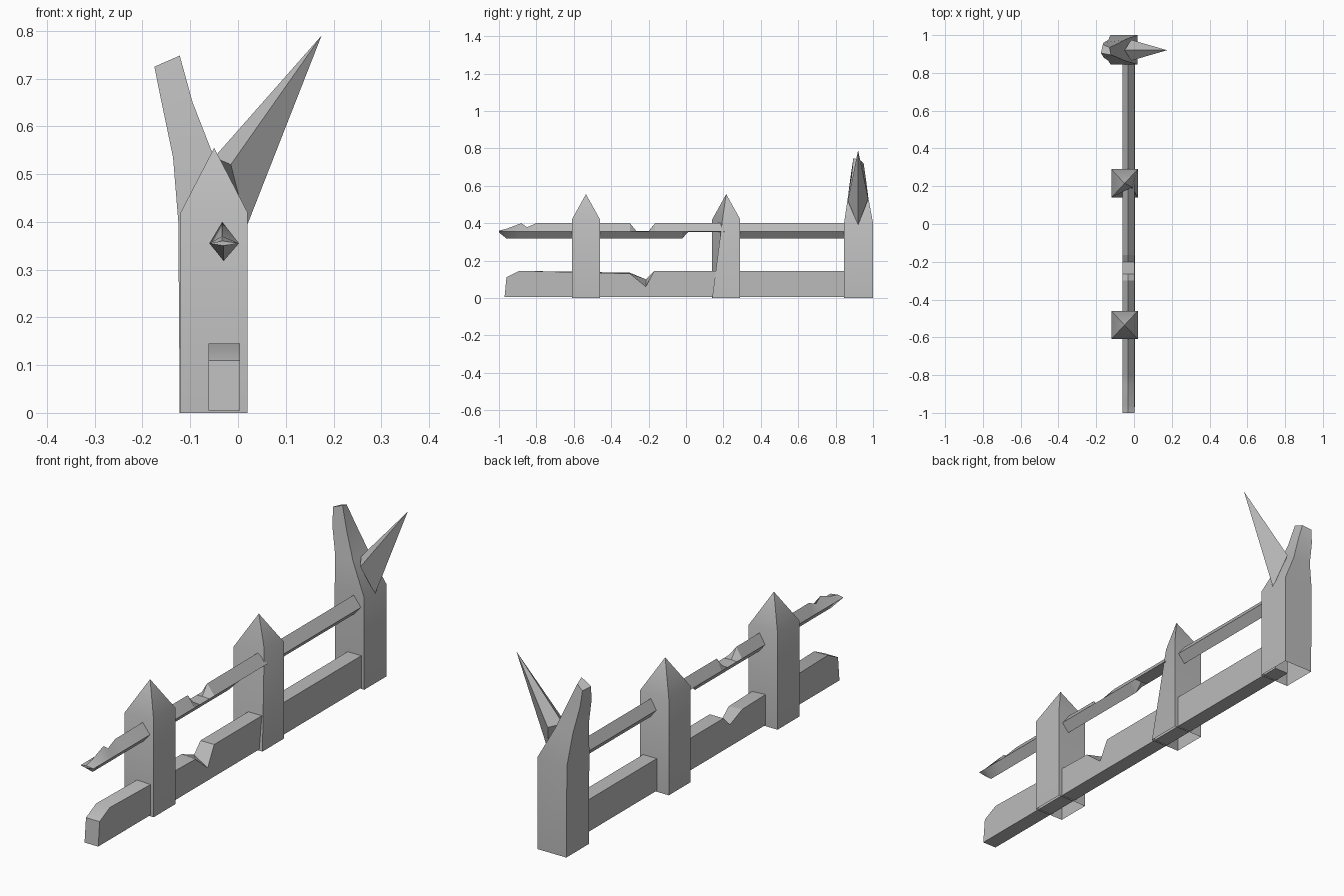
import bpy, math

cube = bpy.data.objects.get("Cube")
if cube:
    bpy.data.objects.remove(cube, do_unlink=True)

wood = bpy.data.materials.new("weathered grey wood")
wood.use_nodes = True
grey = (0.5, 0.5, 0.5, 1)
wood.diffuse_color = grey
wood.node_tree.nodes["Principled BSDF"].inputs["Base Color"].default_value = grey


def make(name, verts, faces):
    mesh = bpy.data.meshes.new(name)
    mesh.from_pydata(verts, [], faces)
    mesh.materials.append(wood)
    obj = bpy.data.objects.new(name, mesh)
    bpy.context.collection.objects.link(obj)
    bpy.ops.object.select_all(action='DESELECT')
    obj.select_set(True)
    bpy.context.view_layer.objects.active = obj
    bpy.ops.object.mode_set(mode='EDIT')
    bpy.ops.mesh.select_all(action='SELECT')
    bpy.ops.mesh.normals_make_consistent(inside=False)
    bpy.ops.object.mode_set(mode='OBJECT')
    bpy.ops.object.shade_smooth_by_angle(angle=math.radians(30))
    return obj


def loft(name, rings, start=True, end=True):
    """Skin a list of four-point rings, with optional end caps."""
    verts = [p for ring in rings for p in ring]
    faces = []
    for r in range(len(rings) - 1):
        for i in range(4):
            a, b = r * 4 + i, r * 4 + (i + 1) % 4
            faces.append((a, b, b + 4, a + 4))
    if start:
        faces.append((0, 1, 2, 3))
    if end:
        faces.append(tuple(range(len(verts) - 4, len(verts))))
    return make(name, verts, faces)


def square(x0, x1, y0, y1, z):
    return [(x0, y0, z), (x1, y0, z), (x1, y1, z), (x0, y1, z)]


# Pointed posts, open underneath; the middle one has a chipped corner
def post(name, y, chipped=False):
    base = square(-0.12, 0.02, y - 0.075, y + 0.075, 0)
    top = square(-0.12, 0.02, y - 0.075, y + 0.075, 0.42)
    if chipped:
        top[1] = (-0.01, y - 0.02, 0.42)
    faces = [(i, (i + 1) % 4, (i + 1) % 4 + 4, i + 4) for i in range(4)]
    faces += [(i + 4, (i + 1) % 4 + 4, 8) for i in range(4)]
    make(name, base + top + [(-0.05, y, 0.555)], faces)


post("front_post", -0.535)
post("middle_post", 0.215, chipped=True)

# Tall split post at the back
loft("split_post", [
    square(-0.122, 0.018, 0.845, 1.0, 0),
    square(-0.125, 0.018, 0.845, 1.0, 0.4),
    square(-0.136, -0.05, 0.865, 0.975, 0.535),
    [(-0.16, 0.88, 0.65), (-0.095, 0.885, 0.65), (-0.095, 0.95, 0.65), (-0.16, 0.96, 0.65)],
    [(-0.175, 0.905, 0.725), (-0.122, 0.895, 0.748), (-0.13, 0.935, 0.735), (-0.165, 0.95, 0.72)],
], start=False)

# Sharp splinter leaning out of the split post
make("splinter", [(0.175, 0.92, 0.79), (0.018, 0.92, 0.39), (-0.015, 0.865, 0.52),
                  (-0.05, 0.92, 0.535), (-0.015, 0.975, 0.53)],
     [(0, 1, 2), (0, 2, 3), (0, 3, 4), (0, 4, 1), (1, 2, 3, 4)])

# Lower rail: (y, top height on -x side, top height on +x side)
lower = [(-0.96, 0.11, 0.11), (-0.89, 0.145, 0.145), (-0.3, 0.135, 0.13),
         (-0.215, 0.1, 0.06), (-0.17, 0.145, 0.145), (0.92, 0.145, 0.145)]
loft("lower_rail", [
    [(-0.062, -0.97 if i == 0 else y, 0.005), (0.004, -0.97 if i == 0 else y, 0.005),
     (0.004, y, right), (-0.062, y, left)]
    for i, (y, left, right) in enumerate(lower)])


# Upper rail: diamond section, as (y, ridge height, keel height)
def diamond_rail(name, sections):
    loft(name, [[(-0.06, y, 0.355), (-0.03, y, keel), (0.002, y, 0.355), (-0.033, y, ridge)]
                for y, ridge, keel in sections])


diamond_rail("upper_rail", [
    (-1.0, 0.36, 0.35), (-0.96, 0.37, 0.318), (-0.88, 0.4, 0.318), (-0.85, 0.378, 0.318),
    (-0.8, 0.4, 0.318), (-0.3, 0.4, 0.318), (-0.265, 0.357, 0.318), (-0.2, 0.357, 0.318),
    (-0.165, 0.4, 0.318), (-0.02, 0.4, 0.318), (0.012, 0.4, 0.354), (0.2, 0.4, 0.354)])
diamond_rail("upper_rail_back", [(0.2, 0.4, 0.318), (0.9, 0.4, 0.318)])
